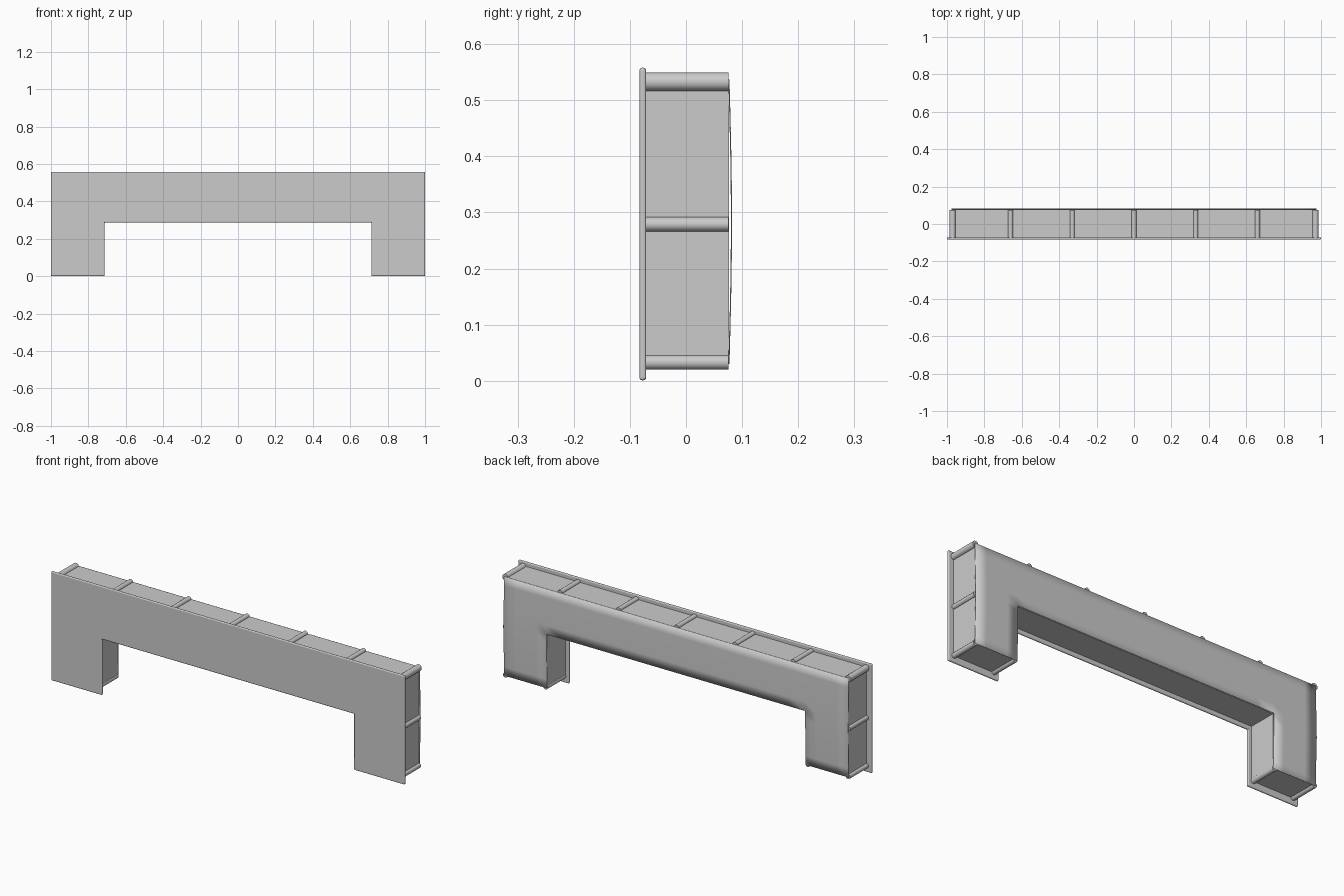
import bpy, bmesh, math
from mathutils import Vector

if "Cube" in bpy.data.objects:
    bpy.data.objects.remove(bpy.data.objects["Cube"])


def finish(name, bm, smooth=False):
    bmesh.ops.recalc_face_normals(bm, faces=bm.faces)
    me = bpy.data.meshes.new(name)
    bm.to_mesh(me)
    bm.free()
    ob = bpy.data.objects.new(name, me)
    bpy.context.collection.objects.link(ob)
    if smooth:
        bpy.context.view_layer.objects.active = ob
        ob.select_set(True)
        bpy.ops.object.shade_smooth_by_angle(angle=math.radians(40))
        ob.select_set(False)
    return ob


def arch(name, xo, xi, z0, zi, z1, y0, y1):
    """Upside-down U outline in xz, extruded from y0 to y1."""
    pts = [(-xo, z0), (-xi, z0), (-xi, zi), (xi, zi),
           (xi, z0), (xo, z0), (xo, z1), (-xo, z1)]
    bm = bmesh.new()
    face = bm.faces.new([bm.verts.new((x, y0, z)) for x, z in pts])
    geom = bmesh.ops.extrude_face_region(bm, geom=[face])["geom"]
    bmesh.ops.translate(bm, vec=(0, y1 - y0, 0),
                        verts=[v for v in geom if isinstance(v, bmesh.types.BMVert)])
    return finish(name, bm)


def tube(name, x, z, r=0.0128, y0=-0.073, y1=0.076):
    """Round bar running front to back."""
    bm = bmesh.new()
    bmesh.ops.create_cone(bm, cap_ends=True, segments=24, radius1=r, radius2=r, depth=y1 - y0)
    for v in bm.verts:
        v.co = Vector((x + v.co.x, (y0 + y1) / 2 + v.co.z, z + v.co.y))
    return finish(name, bm, True)


# Front plate with rounded rim
plate = arch("front_plate", 1.0, 0.713, 0.001, 0.287, 0.558, -0.083, -0.071)
bev = plate.modifiers.new("rim", 'BEVEL')
bev.width, bev.segments = 0.005, 3

# Covered box behind the plate
arch("body_cover", 0.972, 0.732, 0.032, 0.307, 0.537, -0.072, 0.0765)

# Frame bars: top row, outer sides, inner leg corners
for i in range(-2, 3):
    tube("top_bar", i * 0.33, 0.537)
for s in (-1, 1):
    tube("top_corner_bar", s * 0.97, 0.533, r=0.0165)
    tube("side_bar", s * 0.97, 0.279)
    tube("outer_foot_bar", s * 0.97, 0.033)
    tube("inner_foot_bar", s * 0.742, 0.034)

# Back sheet, bulging slightly between its edges
xs = [-0.975, -0.91, -0.85, -0.79, -0.732]
xs = xs + [-0.732 + 1.464 * i / 16 for i in range(1, 16)] + [-x for x in reversed(xs)]
zs = [0.03 + 0.277 * i / 6 for i in range(7)] + [0.307 + 0.23 * i / 5 for i in range(1, 6)]
bm = bmesh.new()
grid = [[bm.verts.new((x, 0.0765 + 0.0045 * math.sin(math.pi * (z - 0.03) / 0.507), z))
         for z in zs] for x in xs]
for i in range(len(xs) - 1):
    for j in range(len(zs) - 1):
        if abs(xs[i] + xs[i + 1]) / 2 < 0.732 and zs[j + 1] < 0.308:
            continue  # opening between the legs
        bm.faces.new((grid[i][j], grid[i + 1][j], grid[i + 1][j + 1], grid[i][j + 1]))
bmesh.ops.delete(bm, geom=[v for v in bm.verts if not v.link_faces], context='VERTS')
sheet = finish("back_sheet", bm, True)
sol = sheet.modifiers.new("thickness", 'SOLIDIFY')
sol.thickness, sol.offset = 0.002, 0
